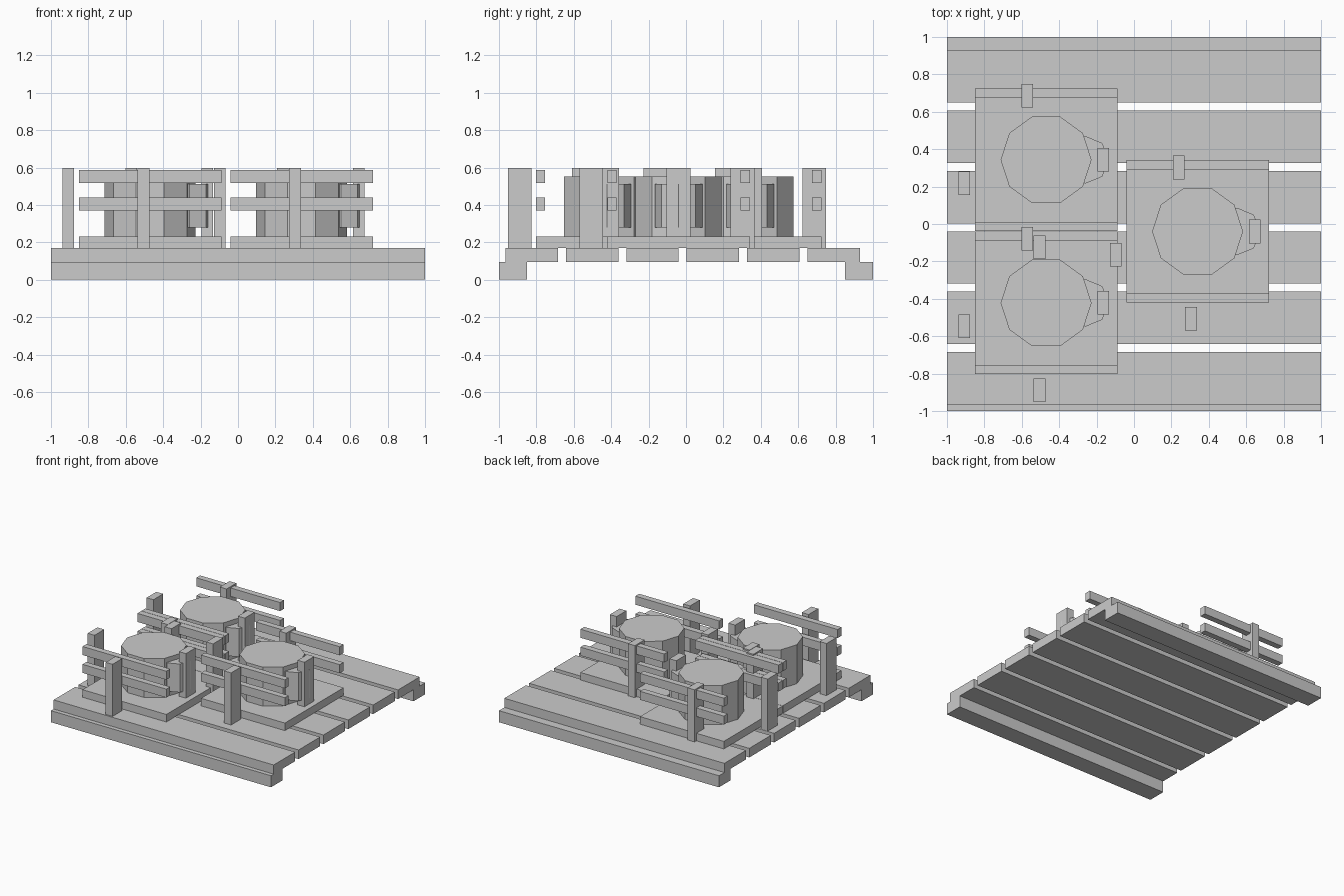
import bpy

if "Cube" in bpy.data.objects:
    bpy.data.objects.remove(bpy.data.objects["Cube"])


def box(name, x0, x1, y0, y1, z0, z1):
    bpy.ops.mesh.primitive_cube_add(size=1, location=((x0 + x1) / 2, (y0 + y1) / 2, (z0 + z1) / 2))
    ob = bpy.context.object
    ob.name = name
    ob.scale = (x1 - x0, y1 - y0, z1 - z0)
    bpy.ops.object.transform_apply(location=False, rotation=False, scale=True)
    return ob


def prism(name, sides, radius, x, y, z0, z1):
    bpy.ops.mesh.primitive_cylinder_add(vertices=sides, radius=radius, depth=z1 - z0,
                                        location=(x, y, (z0 + z1) / 2))
    ob = bpy.context.object
    ob.name = name
    # put a corner on the +x axis
    ob.rotation_euler.z = 1.5707963
    bpy.ops.object.transform_apply(location=False, rotation=True, scale=False)
    return ob


# Deck: two runners carrying six planks
box("runner_front", -1, 1, -1, -0.85, 0, 0.095)
box("runner_back", -1, 1, 0.85, 1, 0, 0.095)
for i in range(6):
    y = -0.965 + i * 0.323
    box(f"deck_plank_{i}", -1, 1, y, y + 0.28, 0.095, 0.17)

# Three fenced stations: plate, drum with side block, rails and four posts
HALF = 0.381
POSTS = [(-0.10, 0.342), (0.305, 0), (-0.035, -0.467), (-0.438, -0.125)]
for n, (cx, cy) in enumerate([(-0.47, 0.343), (-0.47, -0.422), (0.34, -0.04)]):
    box(f"base_plate_{n}", cx - HALF, cx + HALF, cy - HALF, cy + HALF, 0.17, 0.232)
    prism(f"drum_{n}", 10, 0.243, cx, cy, 0.232, 0.552)
    prism(f"drum_side_block_{n}", 8, 0.127, cx + 0.21, cy, 0.28, 0.513)
    # Rails along the front and back edges
    for side in (-1, 1):
        y = cy + side * (HALF - 0.025)
        for z in (0.37, 0.517):
            box(f"rail_{n}", cx - HALF, cx + HALF, y - 0.025, y + 0.025, z, z + 0.07)
    # Posts
    for px, py in POSTS:
        x, y = cx + px, cy + py
        box(f"post_{n}", x - 0.031, x + 0.031, y - 0.063, y + 0.063, 0.17, 0.598)
